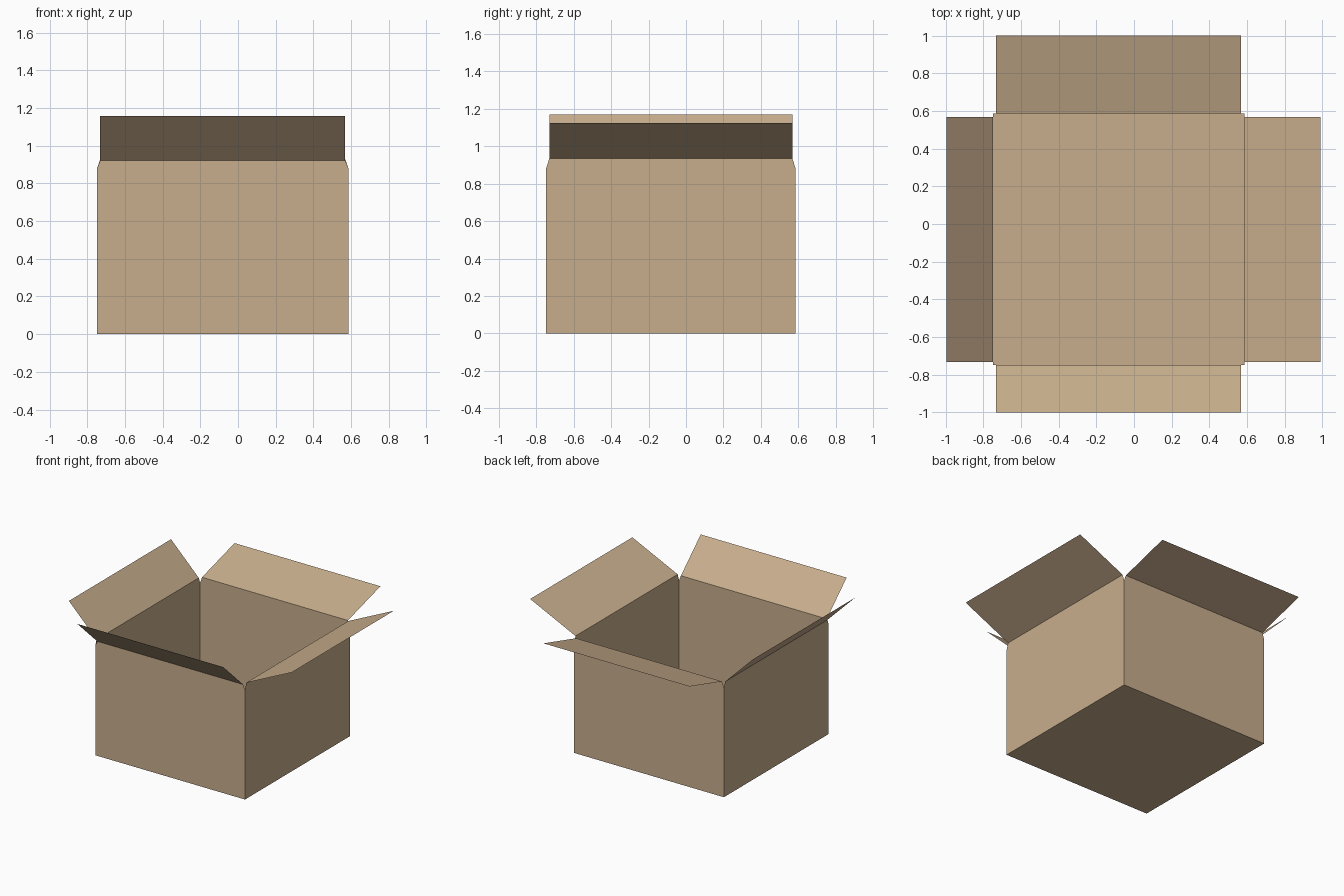
import bpy
from mathutils import Vector

if "Cube" in bpy.data.objects:
    bpy.data.objects.remove(bpy.data.objects["Cube"])

cardboard = bpy.data.materials.new("cardboard tan")
cardboard.diffuse_color = (0.578, 0.423, 0.264, 1)
cardboard.use_nodes = True
cardboard.node_tree.nodes["Principled BSDF"].inputs["Base Color"].default_value = cardboard.diffuse_color

CENTRE = Vector((-0.081, -0.081, 0))
HALF = 0.667        # half width of the square box
FOLD = 0.65         # half width of the flaps
SHOULDER = 0.88     # height where the wall corners are cut in


def sheet(name, points):
    """One thin cardboard panel."""
    mesh = bpy.data.meshes.new(name)
    mesh.from_pydata([tuple(p) for p in points], [], [range(len(points))])
    mesh.materials.append(cardboard)
    obj = bpy.data.objects.new(name, mesh)
    bpy.context.collection.objects.link(obj)


def build_side(name, normal, fold_z, reach, rise):
    """Wall with clipped top corners, plus the flap folded outwards from it."""
    n = Vector(normal)
    t = Vector((-n.y, n.x, 0))

    def at(side, z, out=0.0):
        return CENTRE + n * (HALF + out) + t * side + Vector((0, 0, z))

    sheet(name + "_wall", [at(-HALF, 0), at(HALF, 0), at(HALF, SHOULDER),
                           at(FOLD, fold_z), at(-FOLD, fold_z), at(-HALF, SHOULDER)])
    sheet(name + "_flap", [at(-FOLD, fold_z), at(FOLD, fold_z),
                           at(FOLD, fold_z + rise, reach), at(-FOLD, fold_z + rise, reach)])


# Four walls, each flap opened to its own angle
build_side("front", (0, -1, 0), 0.922, 0.252, 0.236)
build_side("back", (0, 1, 0), 0.928, 0.414, 0.117)
build_side("left", (-1, 0, 0), 0.925, 0.247, 0.245)
build_side("right", (1, 0, 0), 0.935, 0.404, 0.19)

# Floor of the box
sheet("box_floor", [CENTRE + Vector((x * HALF, y * HALF, 0))
                    for x, y in ((-1, -1), (-1, 1), (1, 1), (1, -1))])
